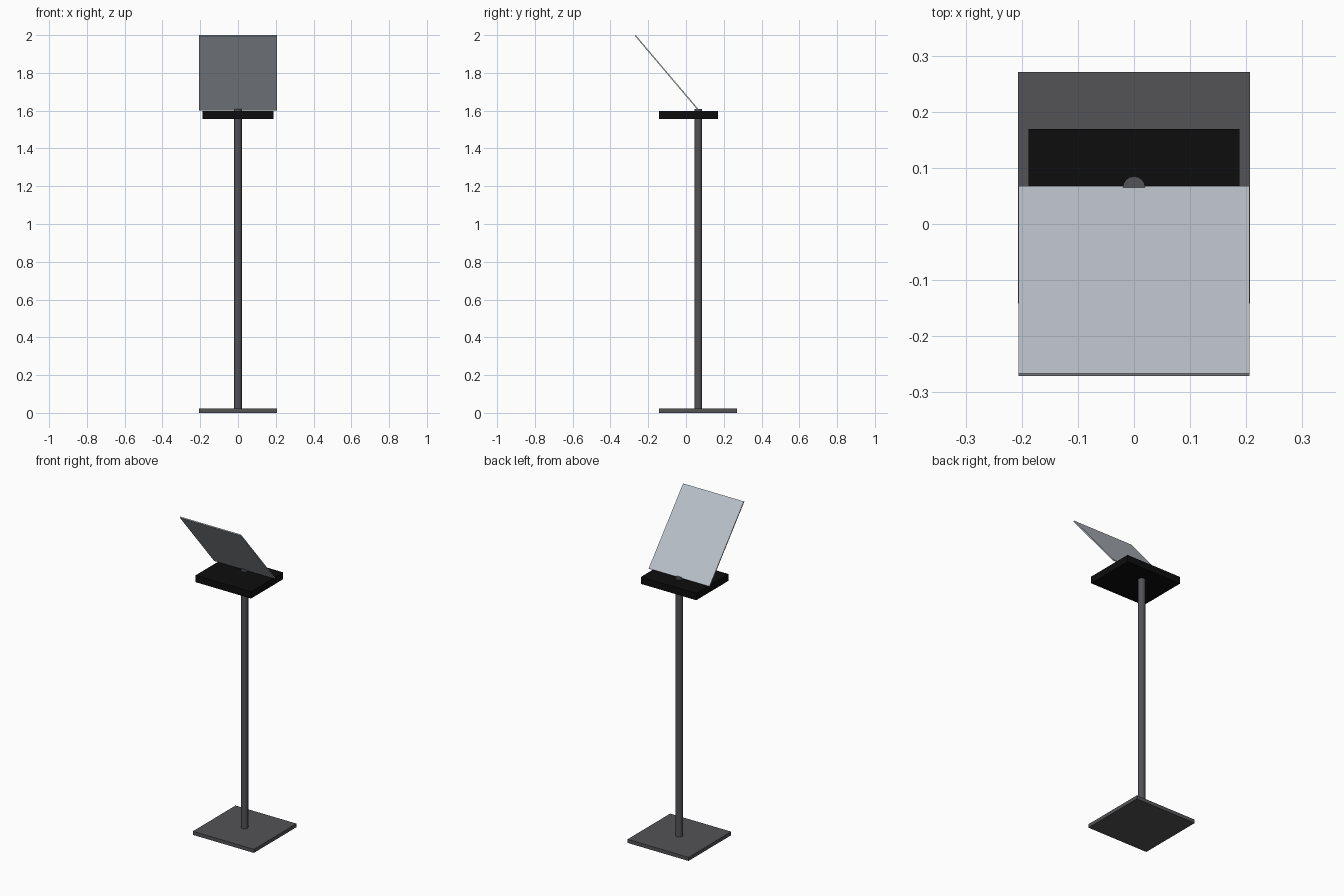
import bpy, bmesh, math
from mathutils import Vector

if "Cube" in bpy.data.objects:
    bpy.data.objects.remove(bpy.data.objects["Cube"])


def material(name, rgb):
    m = bpy.data.materials.new(name)
    m.diffuse_color = (*rgb, 1)
    m.use_nodes = True
    m.node_tree.nodes["Principled BSDF"].inputs["Base Color"].default_value = m.diffuse_color
    return m


metal = material("dark grey metal", (0.088, 0.084, 0.093))
black = material("matte black", (0.004, 0.004, 0.004))
pale = material("pale blue grey", (0.49, 0.53, 0.58))


def finish(name, bm, mat):
    bmesh.ops.recalc_face_normals(bm, faces=bm.faces)
    me = bpy.data.meshes.new(name)
    bm.to_mesh(me)
    bm.free()
    me.materials.append(mat)
    ob = bpy.data.objects.new(name, me)
    bpy.context.collection.objects.link(ob)
    return ob


def extrude_x(name, profile, half_width, mat):
    """Extrude a (y, z) profile symmetrically along x."""
    bm = bmesh.new()
    face = bm.faces.new([bm.verts.new((-half_width, y, z)) for y, z in profile])
    ext = bmesh.ops.extrude_face_region(bm, geom=[face])
    moved = [g for g in ext["geom"] if isinstance(g, bmesh.types.BMVert)]
    bmesh.ops.translate(bm, verts=moved, vec=Vector((2 * half_width, 0, 0)))
    return finish(name, bm, mat)


def slab(name, y0, y1, z0, z1, half_width, mat):
    return extrude_x(name, [(y0, z0), (y1, z0), (y1, z1), (y0, z1)], half_width, mat)


# Square floor plate and shallow tray
slab("base_plate", -0.142, 0.271, 0, 0.022, 0.207, metal)
slab("tray", -0.142, 0.169, 1.555, 1.597, 0.188, black)

# Tilted thin panel
extrude_x("tilted_panel",
          [(0.063, 1.602), (0.068, 1.606), (-0.266, 2.0), (-0.271, 1.996)],
          0.206, pale)

# Round pole, running through the tray
bpy.ops.mesh.primitive_cylinder_add(vertices=16, radius=0.02, depth=1.592,
                                    location=(0, 0.065, 0.814))
pole = bpy.context.object
pole.name = "pole"
pole.data.materials.append(metal)
bpy.ops.object.shade_smooth_by_angle(angle=math.radians(30))
